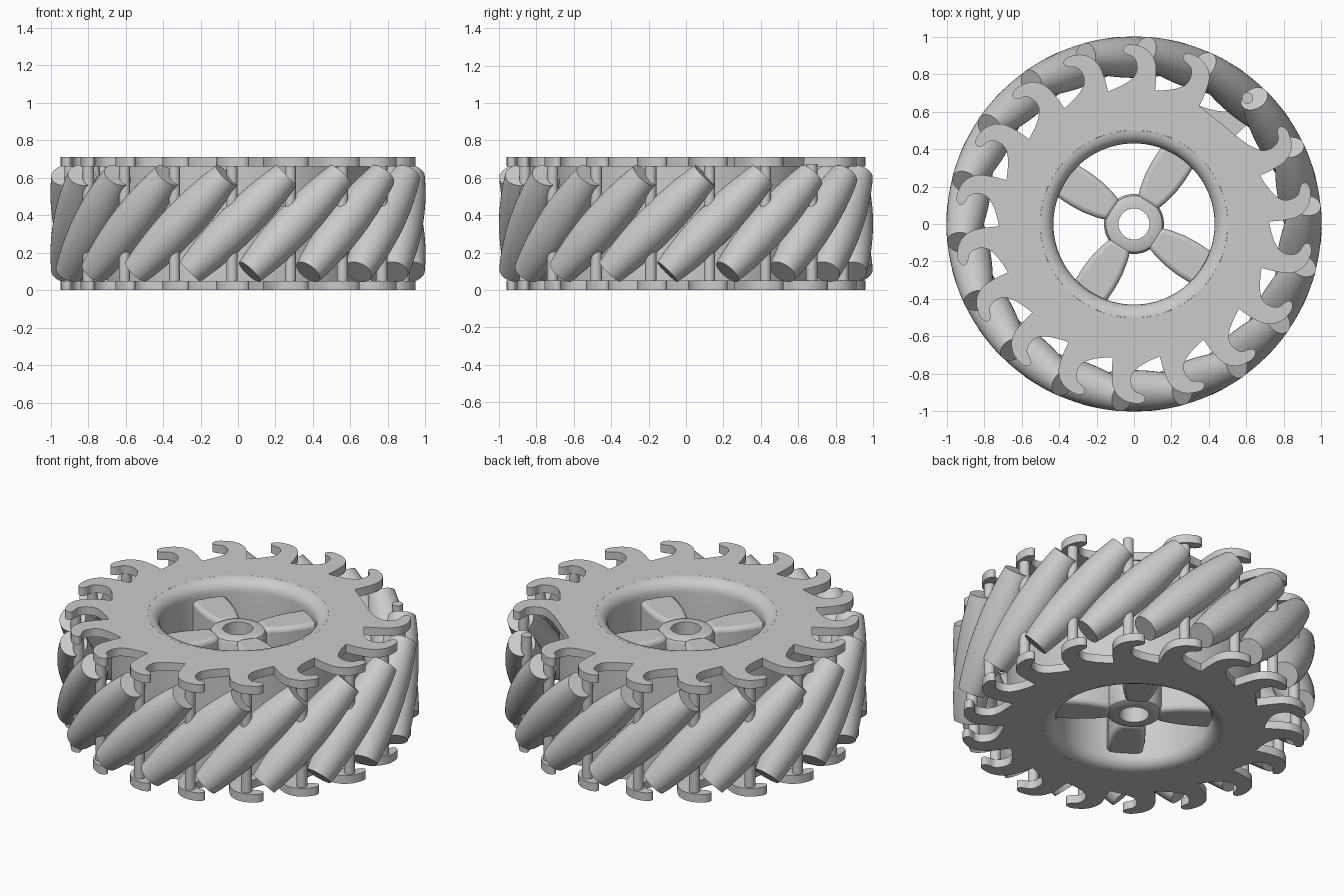
import bpy, bmesh
from math import cos, sin, pi, radians, sqrt
from mathutils import Matrix, Vector

if "Cube" in bpy.data.objects:
    bpy.data.objects.remove(bpy.data.objects["Cube"], do_unlink=True)

COUNT = 18          # rollers, hooks and posts
HEIGHT = 0.71
MID = HEIGHT / 2
PLATE = 0.05
STEP = 2 * pi / COUNT
POST_PHASE = radians(8)

grey = bpy.data.materials.new("light grey")
grey.use_nodes = True
grey.diffuse_color = (0.6, 0.6, 0.6, 1)
grey.node_tree.nodes["Principled BSDF"].inputs["Base Color"].default_value = (0.6, 0.6, 0.6, 1)


def polar(r, a):
    return Vector((r * cos(a), r * sin(a), 0))


def finish(obj, angle=35):
    obj.data.materials.clear()
    obj.data.materials.append(grey)
    bpy.ops.object.select_all(action='DESELECT')
    obj.select_set(True)
    bpy.context.view_layer.objects.active = obj
    bpy.ops.object.shade_smooth_by_angle(angle=radians(angle))
    return obj


def add_object(name, data):
    obj = bpy.data.objects.new(name, data)
    bpy.context.scene.collection.objects.link(obj)
    return obj


def lathe_mesh(name, profile, segments, closed):
    """Turn (radius, z) points around z; closed profiles make rings, open ones get caps."""
    bm = bmesh.new()
    rings = [[bm.verts.new(polar(r, 2 * pi * i / segments) + Vector((0, 0, z)))
              for i in range(segments)] for r, z in profile]
    pairs = list(zip(rings, rings[1:]))
    if closed:
        pairs.append((rings[-1], rings[0]))
    else:
        bm.faces.new(rings[0])
        bm.faces.new(rings[-1])
    for low, high in pairs:
        for i in range(segments):
            j = (i + 1) % segments
            bm.faces.new((low[i], low[j], high[j], high[i]))
    bmesh.ops.recalc_face_normals(bm, faces=bm.faces)
    mesh = bpy.data.meshes.new(name)
    bm.to_mesh(mesh)
    bm.free()
    return mesh


# Drum with flared inner lips at both ends
def lip(sign):
    arc = [(0.50 - 0.07 * cos(t * pi / 12), 0.07 - 0.07 * sin(t * pi / 12)) for t in range(7)]
    return [(r, MID + sign * (MID - d)) for r, d in arc]


drum_profile = lip(-1)[::-1] + lip(1) + [(0.50, 0.68), (0.70, 0.68), (0.70, 0.03), (0.50, 0.03)]
finish(add_object("drum", lathe_mesh("drum", drum_profile, 96, True)))

# Side plates with curved hooks: (degrees from post, radius, sharp corner)
HOOK = [(-7, 0.72, True), (-6.4, 0.81, False), (-5.2, 0.88, False), (-2.5, 0.93, False),
        (1.5, 0.955, False), (4.8, 0.952, False), (5.7, 0.93, False), (4.5, 0.908, False),
        (2.2, 0.89, False), (1, 0.85, False), (1.4, 0.80, False), (3.8, 0.765, False),
        (8, 0.737, False)]


def add_spline(curve, points):
    spline = curve.splines.new('BEZIER')
    spline.bezier_points.add(len(points) - 1)
    spline.use_cyclic_u = True
    spline.resolution_u = 4
    for bp, (co, sharp) in zip(spline.bezier_points, points):
        bp.co = co
        bp.handle_left_type = bp.handle_right_type = 'VECTOR' if sharp else 'AUTO'


def hooked_plate(name, z, missing=None):
    curve = bpy.data.curves.new(name, 'CURVE')
    curve.dimensions = '2D'
    curve.fill_mode = 'BOTH'
    curve.extrude = PLATE / 2
    outline = []
    for k in range(COUNT):
        points = HOOK[:1] if k == missing else HOOK
        outline += [(polar(r, POST_PHASE + k * STEP + radians(d)), s or k == missing)
                    for d, r, s in points]
    add_spline(curve, outline)
    add_spline(curve, [(polar(0.50, 2 * pi * i / 24), False) for i in range(24)])
    obj = add_object(name, curve)
    obj.location.z = z
    bpy.ops.object.select_all(action='DESELECT')
    obj.select_set(True)
    bpy.context.view_layer.objects.active = obj
    bpy.ops.object.convert(target='MESH')
    finish(bpy.context.view_layer.objects.active)


hooked_plate("bottom_plate", PLATE / 2)
hooked_plate("top_plate", HEIGHT - PLATE / 2, missing=2)   # one hook is broken off

# Posts under the hooks
post_mesh = lathe_mesh("post", [(0.03, 0.03), (0.03, 0.675)], 20, False)
for k in range(COUNT):
    post = add_object(f"post_{k + 1}", post_mesh)
    post.location = polar(0.905, POST_PHASE + k * STEP)
    finish(post)

# Barrel rollers at 45 degrees, shaped so that together they roll on a unit circle
ROLLER_R, HALF = 0.89, 0.365
stations = [HALF * (i / 8 - 1) for i in range(17)]
roller_profile = [(sqrt(1 - t * t / 2) - ROLLER_R, t) for t in stations]
roller_mesh = lathe_mesh("roller", roller_profile, 40, False)
for k in range(COUNT):
    angle = k * STEP - pi / 2
    roller = add_object(f"roller_{k + 1}", roller_mesh)
    roller.matrix_world = (Matrix.Translation((0, 0, MID)) @ Matrix.Rotation(angle, 4, 'Z')
                           @ Matrix.Translation((ROLLER_R, 0, 0))
                           @ Matrix.Rotation(-pi / 4, 4, 'X'))
    finish(roller)

# Hub with a through hole
HUB_LOW, HUB_HIGH = 0.08, 0.62
hub_profile = [(0.083, HUB_LOW), (0.13, HUB_LOW), (0.15, HUB_LOW + 0.01), (0.16, HUB_LOW + 0.03),
               (0.16, HUB_HIGH - 0.03), (0.15, HUB_HIGH - 0.01), (0.13, HUB_HIGH),
               (0.083, HUB_HIGH)]
finish(add_object("hub", lathe_mesh("hub", hub_profile, 48, True)))

# Four deep spokes that widen towards the drum
half_outline = [(0.13, 0.062), (0.19, 0.08), (0.26, 0.095), (0.34, 0.102), (0.45, 0.10)]
spoke_outline = half_outline + [(x, -y) for x, y in reversed(half_outline)]
bm = bmesh.new()
base = bm.faces.new([bm.verts.new((x, y, HUB_LOW)) for x, y in spoke_outline])
top = bmesh.ops.extrude_face_region(bm, geom=[base])["geom"]
bmesh.ops.translate(bm, vec=(0, 0, HUB_HIGH - HUB_LOW),
                    verts=[v for v in top if isinstance(v, bmesh.types.BMVert)])
bmesh.ops.recalc_face_normals(bm, faces=bm.faces)
spoke_mesh = bpy.data.meshes.new("spoke")
bm.to_mesh(spoke_mesh)
bm.free()
for k in range(4):
    spoke = add_object(f"spoke_{k + 1}", spoke_mesh)
    spoke.rotation_euler.z = radians(57) + k * pi / 2
    finish(spoke)
    bevel = spoke.modifiers.new("rounded edges", 'BEVEL')
    bevel.width = 0.025
    bevel.segments = 3
    bevel.angle_limit = radians(50)
